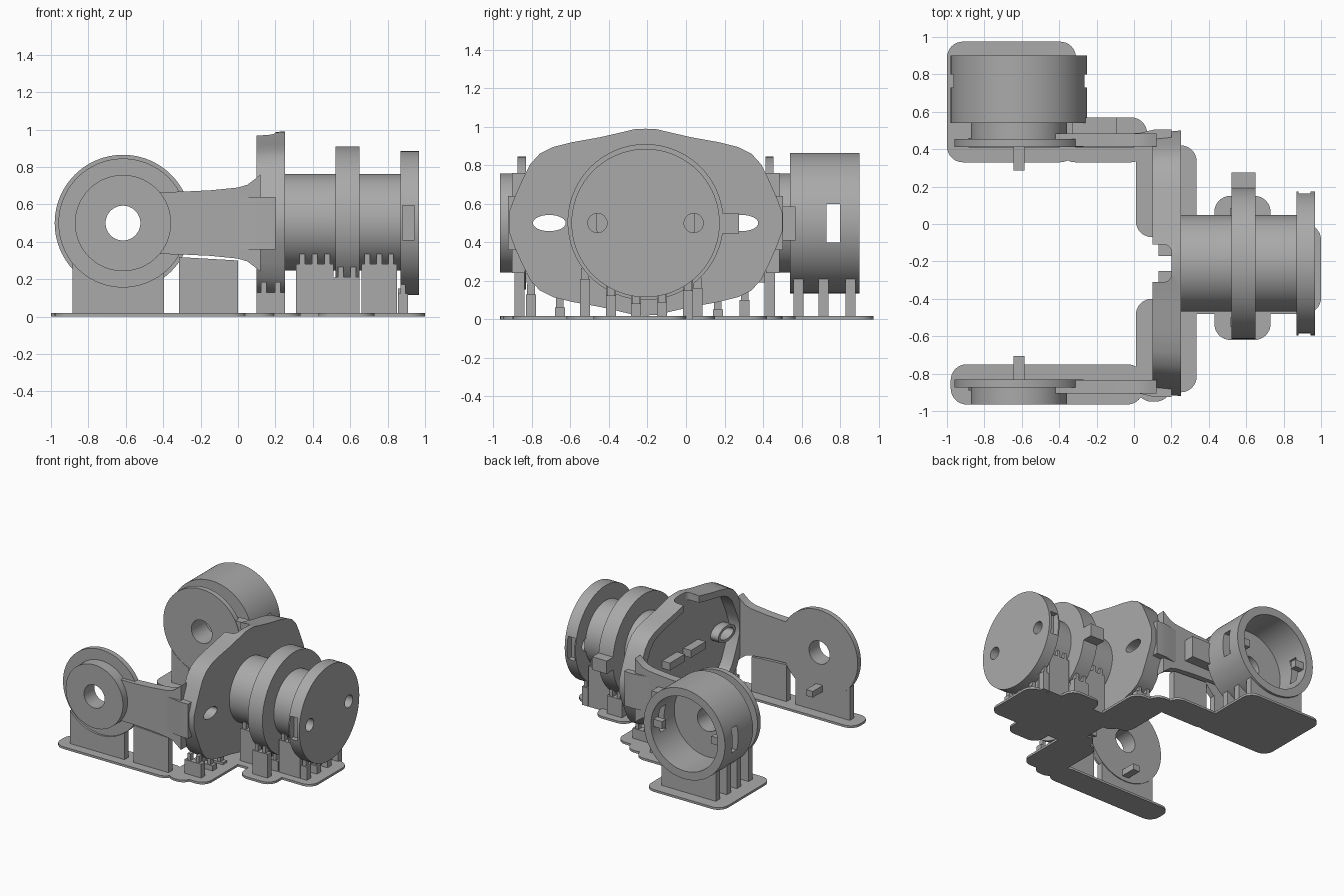
import bpy, bmesh, math

if "Cube" in bpy.data.objects:
    bpy.data.objects.remove(bpy.data.objects["Cube"], do_unlink=True)

mat = bpy.data.materials.new("plain grey")
mat.use_nodes = True
GREY = (0.4, 0.4, 0.4, 1)
mat.diffuse_color = GREY
mat.node_tree.nodes["Principled BSDF"].inputs["Base Color"].default_value = GREY

MID = -0.21            # symmetry plane of the yoke
AX, AZ = -0.615, 0.5   # hub axis
parts = []


def prism(name, pts, axis, a, b, taper=1.0):
    """Extrude a 2D outline along an axis; taper scales the first end."""
    n = len(pts)
    cu, cv = sum(p[0] for p in pts) / n, sum(p[1] for p in pts) / n
    place = {"x": lambda u, v, w: (w, u, v), "y": lambda u, v, w: (u, w, v),
             "z": lambda u, v, w: (u, v, w)}[axis]
    bm = bmesh.new()
    low = [bm.verts.new(place(cu + (u - cu) * taper, cv + (v - cv) * taper, a)) for u, v in pts]
    top = [bm.verts.new(place(u, v, b)) for u, v in pts]
    bm.faces.new(low)
    bm.faces.new(top)
    for i in range(n):
        j = (i + 1) % n
        bm.faces.new((low[i], low[j], top[j], top[i]))
    bmesh.ops.recalc_face_normals(bm, faces=bm.faces)
    me = bpy.data.meshes.new(name)
    bm.to_mesh(me)
    bm.free()
    me.materials.append(mat)
    ob = bpy.data.objects.new(name, me)
    bpy.context.collection.objects.link(ob)
    parts.append(ob)
    return ob


def oval(u, v, r, s=None, n=96):
    s = s or r
    return [(u + r * math.cos(2 * math.pi * i / n), v + s * math.sin(2 * math.pi * i / n))
            for i in range(n)]


def rect(u0, v0, u1, v1):
    return [(u0, v0), (u1, v0), (u1, v1), (u0, v1)]


def round_rect(u0, v0, u1, v1, r):
    pts = []
    for k, (u, v) in enumerate(((u1 - r, v1 - r), (u0 + r, v1 - r), (u0 + r, v0 + r), (u1 - r, v0 + r))):
        for i in range(9):
            t = math.pi / 2 * (k + i / 8)
            pts.append((u + r * math.cos(t), v + r * math.sin(t)))
    return pts


def box(name, x0, x1, y0, y1, z0, z1):
    return prism(name, rect(x0, y0, x1, y1), "z", z0, z1)


def cut(ob, cutter):
    m = ob.modifiers.new("cut", "BOOLEAN")
    m.operation, m.object, m.solver = "DIFFERENCE", cutter, "EXACT"
    bpy.context.view_layer.objects.active = ob
    bpy.ops.object.modifier_apply(modifier=m.name)
    parts.remove(cutter)
    bpy.data.objects.remove(cutter, do_unlink=True)


def side(d, s):
    """Distance from the symmetry plane to a y coordinate on side s."""
    return MID + d * s


def yrange(d0, d1, s):
    return sorted((side(d0, s), side(d1, s)))


# Yoke cup: egg-shaped outline, hollow towards -x
quarter = [(0, .485), (.06, .482), (.13, .465), (.24, .44), (.38, .415), (.48, .39), (.55, .355),
           (.6, .3), (.64, .22), (.68, .13), (.71, .05)]
right = quarter + [(d, -h) for d, h in reversed(quarter)]
outline = right + [(-d, h) for d, h in reversed(right[1:-1])]
yoke = prism("yoke", [(MID + d, .505 + h) for d, h in outline], "x", .10, .25, .98)
cut(yoke, prism("cavity", [(MID + d * .87, .505 + h * .87) for d, h in outline], "x", 0, .2))
cut(yoke, prism("rim_notch", round_rect(0, MID - .1, .2, MID + .1, .04), "z", -.1, 1.1))
for s in (1, -1):
    y = side(.5, s)
    cut(yoke, prism("slot", oval(y, .5, .085, .042), "x", 0, .4))
    collar = prism("slot_collar", oval(y, .5, .11, .065), "x", .13, .21)
    cut(collar, prism("slot", oval(y, .5, .085, .042), "x", 0, .4))
    y0, y1 = yrange(.04, .23, s)
    box("inner_bar", .13, .21, y0, y1, .48, .54)

# Arms with their hub discs and stop pegs
arm_top = [(-.45, .165), (-.3, .168), (-.15, .175), (-.0, .19), (.05, .205), (.09, .235), (.12, .26)]
arm = [(x, .5 + h) for x, h in arm_top] + [(x, .5 - h) for x, h in reversed(arm_top)]
for s, label in ((-1, "front"), (1, "rear")):
    a, b = yrange(.625, .695, s)
    arm_ob = prism(label + "_arm", arm, "y", a, b)
    # Flare of the arm into the cup
    flare = [(-.08, .625), (-.08, .69), (.03, .697), (.11, .715), (.2, .715), (.2, .625)]
    prism(label + "_arm_flare", [(x, side(d, s)) for x, d in flare], "z", .36, .64)
    cut(arm_ob, prism("arm_relief", oval(AX, AZ, .25), "y", -2, 2))
    for part, r, d0, d1 in (("hub_disc", .345, .622, .664), ("hub_step", .257, .66, .755)):
        a, b = yrange(d0, d1, s)
        hub = prism(label + "_" + part, oval(AX, AZ, r), "y", a, b)
        cut(hub, prism("bore", oval(AX, AZ, .093), "y", -2, 2))
    a, b = yrange(.495, .63, s)
    box(label + "_stop_peg", AX - .03, AX + .03, a, b, .19, .24)
box("arm_block", -.33, -.09, .47, .57, .41, .585)

# Rear cup: open drum with side windows and inner catches
drum = prism("rear_drum", oval(AX, AZ, .365), "y", .54, .9)
cut(drum, prism("drum_cavity", oval(AX, AZ, .3), "y", .6, 1.2))
cut(drum, prism("bore", oval(AX, AZ, .093), "y", 0, 1.2))
cut(drum, box("windows", -1.2, 0, .73, .8, .4, .6))
for s in (1, -1):
    x0, x1 = sorted((AX + s * .22, AX + s * .32))
    box("drum_catch", x0, x1, .82, .87, .47, .53)

# Shaft, middle flange and end disc
prism("shaft", oval(MID, .505, .258), "x", .24, .88)
prism("flange", oval(MID, .505, .405), "x", .52, .65)
box("flange_tab", .52, .65, .15, .275, .445, .55)
disc = prism("end_disc", oval(MID, .5, .385), "x", .87, .967)
for s in (1, -1):
    cut(disc, prism("pin_hole", oval(side(.25, s), .5, .05, n=32), "x", .8, 1.1))
    a, b = yrange(.33, .6, s)
    cut(disc, box("side_pocket", .88, .945, a, b, .41, .595))


# Slab supports with a top that follows the round above it
def cradle(name, y, r):
    xs = [AX - .27 + .49 * i / 16 for i in range(17)]
    pts = [(x, AZ - math.sqrt(r * r - (x - AX) ** 2) + .003) for x in xs]
    prism(name, [(xs[-1], 0), (xs[0], 0)] + pts, "y", y - .026, y + .026)


cradle("front_hub_support", -.865, .345)
cradle("rear_hub_support", .435, .345)
for y in (.585, .715, .855):
    cradle("drum_support", y, .365)
for y in (-.865, .435):
    prism("arm_support", [(-.315, 0), (0, 0), (0, .3), (-.315, .318)], "y", y - .026, y + .026)


# Small supports with breakaway teeth
def support(name, y, x0, x1, top):
    body = max(top - .04, .03)
    box(name, x0, x1, y - .026, y + .026, 0, body)
    n = max(1, round((x1 - x0) / .07))
    for i in range(n):
        x = x0 + (x1 - x0) * (i + .5) / n
        box(name + "_tooth", x - .014, x + .014, y - .02, y + .02, body - .01, top + .015)


def under(y, r):
    return .505 - math.sqrt(r * r - (y - MID) ** 2)


for y, top in ((-.805, .17), (-.655, .1), (-.525, .075), (.03, .06), (.165, .09), (.305, .14)):
    support("yoke_support", y, .1, .25, top)
for y in (-.39, -.26, -.125, .01):
    support("shaft_support", y, .31, .51, under(y, .258))
    support("shaft_support", y, .66, .85, under(y, .258))
    support("end_disc_support", y, .855, .91, under(y, .385))
for y in (-.525, -.39, -.26, -.125, .01, .06):
    support("flange_support", y, .515, .65, under(y, .405))

# Thin raft below everything
for r in ((-1, .33, -.31, .975), (-.4, .33, .07, .57), (.01, -.07, .2, .5), (.1, -.12, .335, .42),
          (.2, -.48, 1, 0), (.43, -.62, .73, .15), (.1, -.9, .335, -.3), (.01, -.95, .2, -.4),
          (-.98, -.965, .05, -.75)):
    prism("raft", round_rect(*r, .085), "z", 0, .018)

# Smooth the rounds, keep the edges
for ob in bpy.context.view_layer.objects:
    ob.select_set(ob in parts)
bpy.context.view_layer.objects.active = parts[0]
bpy.ops.object.shade_smooth_by_angle(angle=math.radians(25))
